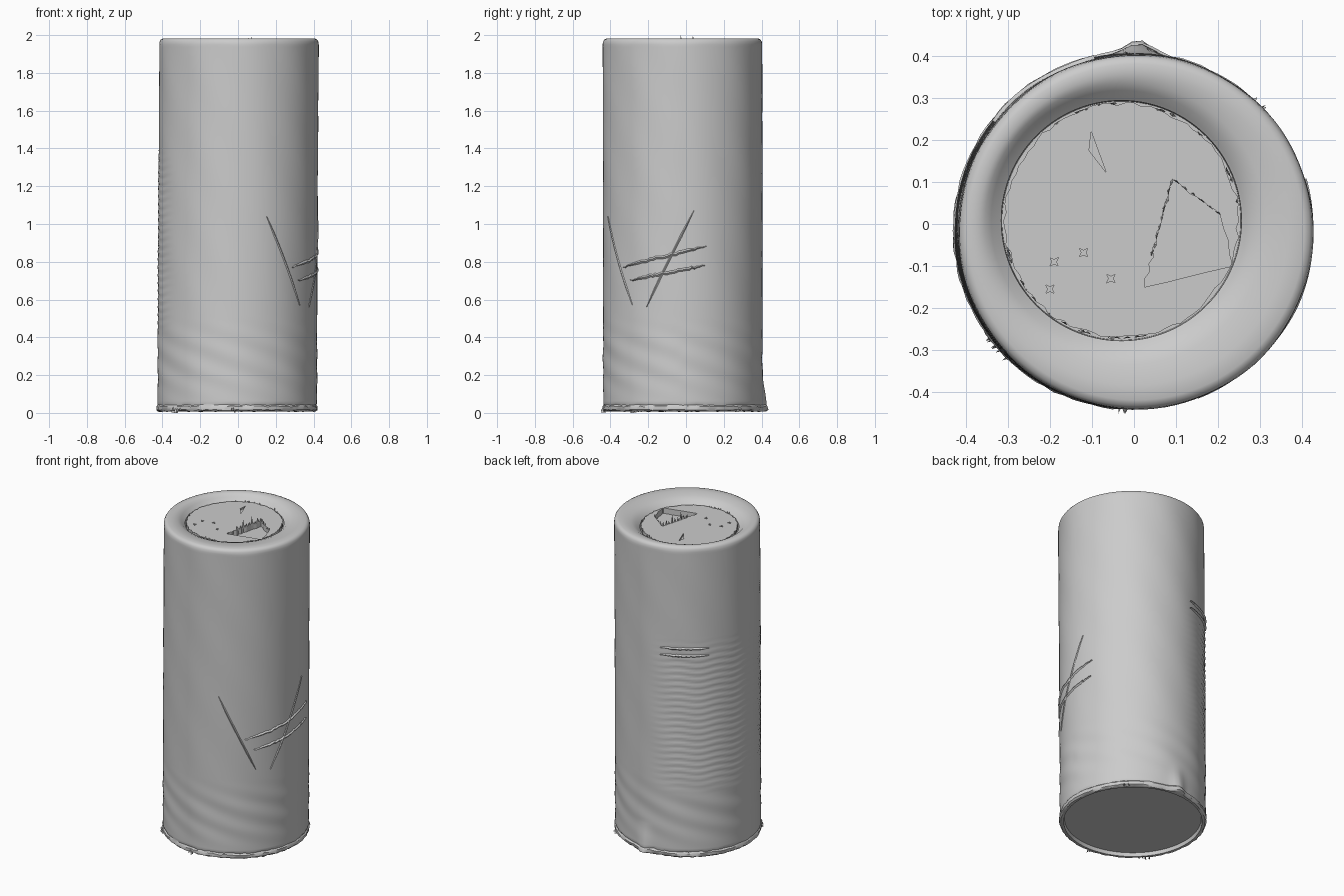
import bpy, bmesh, math, random
from mathutils import Vector

if "Cube" in bpy.data.objects:
    bpy.data.objects.remove(bpy.data.objects["Cube"])

random.seed(4)
SEG = 112

grey = bpy.data.materials.new("plain grey")
grey.diffuse_color = (0.6, 0.6, 0.6, 1)
grey.use_nodes = True
grey.node_tree.nodes["Principled BSDF"].inputs["Base Color"].default_value = grey.diffuse_color


def finish(name, bm, smooth=True):
    bmesh.ops.recalc_face_normals(bm, faces=bm.faces)
    me = bpy.data.meshes.new(name)
    bm.to_mesh(me)
    bm.free()
    me.materials.append(grey)
    ob = bpy.data.objects.new(name, me)
    bpy.context.collection.objects.link(ob)
    if smooth:
        bpy.context.view_layer.objects.active = ob
        ob.select_set(True)
        bpy.ops.object.shade_smooth_by_angle(angle=math.radians(35))
        ob.select_set(False)
    return ob


def window(v, a, b, soft):
    # soft 0..1 mask between a and b
    f = lambda t: max(0.0, min(1.0, t))
    return f((v - a) / soft) * f((b - v) / soft)


def axis(z):
    # slight lean of the can
    t = z / 2
    return Vector((-0.005 + 0.01 * t, -0.016 - 0.003 * t, 0))


def surface(ang, z, lift=0.0):
    # point on the can wall, with dents, ripples and the seam bulge
    d = math.degrees(ang) % 360
    r = 0.422
    r += 0.0022 * math.sin(z * 150 + math.sin(d * 0.2)) * window(d, 95, 215, 20) * window(z, 0.4, 1.4, 0.15)
    r += 0.0018 * math.sin(z * 45 + d * 0.12) * window(z, 0.05, 0.5, 0.15)
    r += 0.0012 * math.sin(d * 0.16 + z * 9) * math.sin(z * 6)
    r += 0.03 * math.exp(-((d - 88) / 5.5) ** 2) * max(0, 1 - z / 0.2)
    r += lift
    return axis(z) + Vector((r * math.cos(ang), r * math.sin(ang), z))


# can body: wall rings, then rounded shoulder, sloping recess and floor
bm = bmesh.new()
angles = [2 * math.pi * i / SEG for i in range(SEG)]
rings = []


def lathe_ring(r, z, centre):
    rings.append([bm.verts.new((centre.x + r * math.cos(a), centre.y + r * math.sin(a), z)) for a in angles])


for r, z in ((0.395, 0.03), (0.4, 0.008)):
    lathe_ring(r, z, axis(z))
for z, lift in ((0.008, -0.006), (0.016, 0.003), (0.034, 0.004), (0.042, -0.003)):
    rings.append([bm.verts.new(surface(a, z + random.uniform(-0.003, 0.003),
                                       lift + random.uniform(-0.002, 0.002))) for a in angles])
for i in range(150):
    z = 0.05 + 1.9 * i / 149
    rings.append([bm.verts.new(surface(a, z)) for a in angles])
top = axis(2)
recess = Vector((-0.03, 0.008, 0))
for r, z, k in ((0.42, 1.966, 0), (0.413, 1.977, 0), (0.4, 1.983, 0), (0.37, 1.982, 0.2), (0.335, 1.976, 0.7),
                (0.31, 1.962, 1), (0.293, 1.946, 1), (0.286, 1.94, 1), (0.284, 1.9, 1)):
    lathe_ring(r, z, top.lerp(recess, k))
for a, b in zip(rings, rings[1:]):
    for i in range(SEG):
        j = (i + 1) % SEG
        bm.faces.new((a[i], a[j], b[j], b[i]))
bm.faces.new(rings[0])
bm.faces.new(rings[-1])
finish("can_body", bm)


def prism(bm, pts, z0, z1):
    lo = [bm.verts.new((x, y, z0)) for x, y in pts]
    hi = [bm.verts.new((x, y, z1)) for x, y in pts]
    bm.faces.new(lo)
    bm.faces.new(hi)
    for i in range(len(pts)):
        j = (i + 1) % len(pts)
        bm.faces.new((lo[i], lo[j], hi[j], hi[i]))


def jagged(a, b, n, amount):
    # broken edge from a to b, end point left out
    a, b = Vector(a), Vector(b)
    side = Vector((a.y - b.y, b.x - a.x)).normalized()
    return [a.lerp(b, i / n) + side * (random.uniform(-amount, amount) if i else 0) for i in range(n)]


# lid panel with an uneven edge
bm = bmesh.new()
pts = []
for i in range(90):
    a = 2 * math.pi * i / 90
    r = 0.279 + random.uniform(-0.006, 0.004)
    pts.append((recess.x + r * math.cos(a), recess.y + r * math.sin(a)))
prism(bm, pts, 1.895, 1.947)
lid = finish("lid_panel", bm)

# cutter: torn opening, scratch and small pits
bm = bmesh.new()
corners = [(0.025, -0.15), (0.235, -0.1), (0.205, 0.02), (0.09, 0.105)]
hole = (jagged(corners[0], corners[1], 4, 0.003) + jagged(corners[1], corners[2], 4, 0.006)
        + jagged(corners[2], corners[3], 8, 0.006) + jagged(corners[3], corners[0], 14, 0.005))
prism(bm, hole, 1.912, 2.05)
prism(bm, [(-0.102, 0.22), (-0.066, 0.122), (-0.076, 0.135), (-0.107, 0.175)], 1.935, 2.05)
for x, y in ((-0.19, -0.09), (-0.12, -0.068), (-0.055, -0.13), (-0.2, -0.155)):
    star = [(x + (0.014 if i % 2 else 0.005) * math.cos(i * math.pi / 4),
             y + (0.014 if i % 2 else 0.005) * math.sin(i * math.pi / 4)) for i in range(8)]
    prism(bm, star, 1.938, 2.05)
cutter = finish("lid_cutter", bm, False)
cutter.hide_render = True
cutter.hide_set(True)
cut = lid.modifiers.new("opening", 'BOOLEAN')
cut.operation = 'DIFFERENCE'
cut.object = cutter


# torn flakes standing along the opening and round the lid
bm = bmesh.new()


def flake(x, y, z, size, height, turn):
    d = Vector((math.cos(turn), math.sin(turn), 0))
    n = Vector((-d.y, d.x, 0))
    p = Vector((x, y, z))
    base = [bm.verts.new(p + q) for q in (-d * size, d * size, n * size * 0.5)]
    tip = bm.verts.new(p + n * random.uniform(-0.5, 0.5) * size + Vector((0, 0, height)))
    bm.faces.new(base)
    for i in range(3):
        bm.faces.new((base[i], base[(i + 1) % 3], tip))


for i in range(9):
    t = i / 8
    flake(0.09 - 0.045 * t, 0.1 - 0.17 * t, 1.94, 0.011, 0.06 if i in (3, 6) else random.uniform(0.02, 0.045), 1.3)
for i in range(6):
    t = i / 5
    flake(0.1 + 0.1 * t, 0.1 - 0.075 * t, 1.94, 0.01, random.uniform(0.012, 0.03), -0.6)
for i in range(34):
    a = math.radians(random.choice((random.uniform(0, 150), random.uniform(190, 290))))
    flake(recess.x + 0.28 * math.cos(a), recess.y + 0.28 * math.sin(a), 1.938, 0.009,
          random.uniform(0.012, 0.022), a + math.pi / 2)
finish("torn_flakes", bm, False)


# raised ridges on the wall, given as angle (degrees) and height
def ridge(bm, start, end, width, lift, n=22, wobble=0.0):
    rows = []
    for i in range(n + 1):
        t = i / n
        a = math.radians(start[0] + (end[0] - start[0]) * t)
        z = start[1] + (end[1] - start[1]) * t + random.uniform(-wobble, wobble)
        w = width * min(1, 0.2 + 4 * t, 0.2 + 4 * (1 - t))
        slope = math.atan2(end[1] - start[1], math.radians(end[0] - start[0]) * 0.42)
        da, dz = -math.sin(slope) * w / 0.42, math.cos(slope) * w
        rows.append([bm.verts.new(surface(a + da * s, z + dz * s, h))
                     for s, h in ((-1, -0.004), (0, lift), (1, -0.004))])
    for p, q in zip(rows, rows[1:]):
        for k in range(2):
            bm.faces.new((p[k], p[k + 1], q[k + 1], q[k]))


bm = bmesh.new()
for s, e in (((-69, 1.04), (-39, 0.57)), ((8, 1.07), (-27, 0.56))):
    ridge(bm, s, e, 0.011, 0.004)
for s, e in (((-48, 0.77), (17, 0.88)), ((-41, 0.7), (16, 0.78))):
    ridge(bm, s, e, 0.013, 0.007, 30, 0.004)
finish("shield_outline", bm)

bm = bmesh.new()
for z in (1.29, 1.335):
    ridge(bm, (103, z), (142, z), 0.011, 0.009, 24, 0.002)
finish("back_bars", bm)

# broken burrs at the bottom rim
bm = bmesh.new()
for d, n in ((217, 4), (223, 3), (45, 3), (268, 3)):
    for i in range(n):
        p = surface(math.radians(d + random.uniform(-3, 3)), 0.025)
        flake(p.x, p.y, random.uniform(0.0, 0.02), 0.014, 0.022, math.radians(d))
finish("rim_burrs", bm, False)
